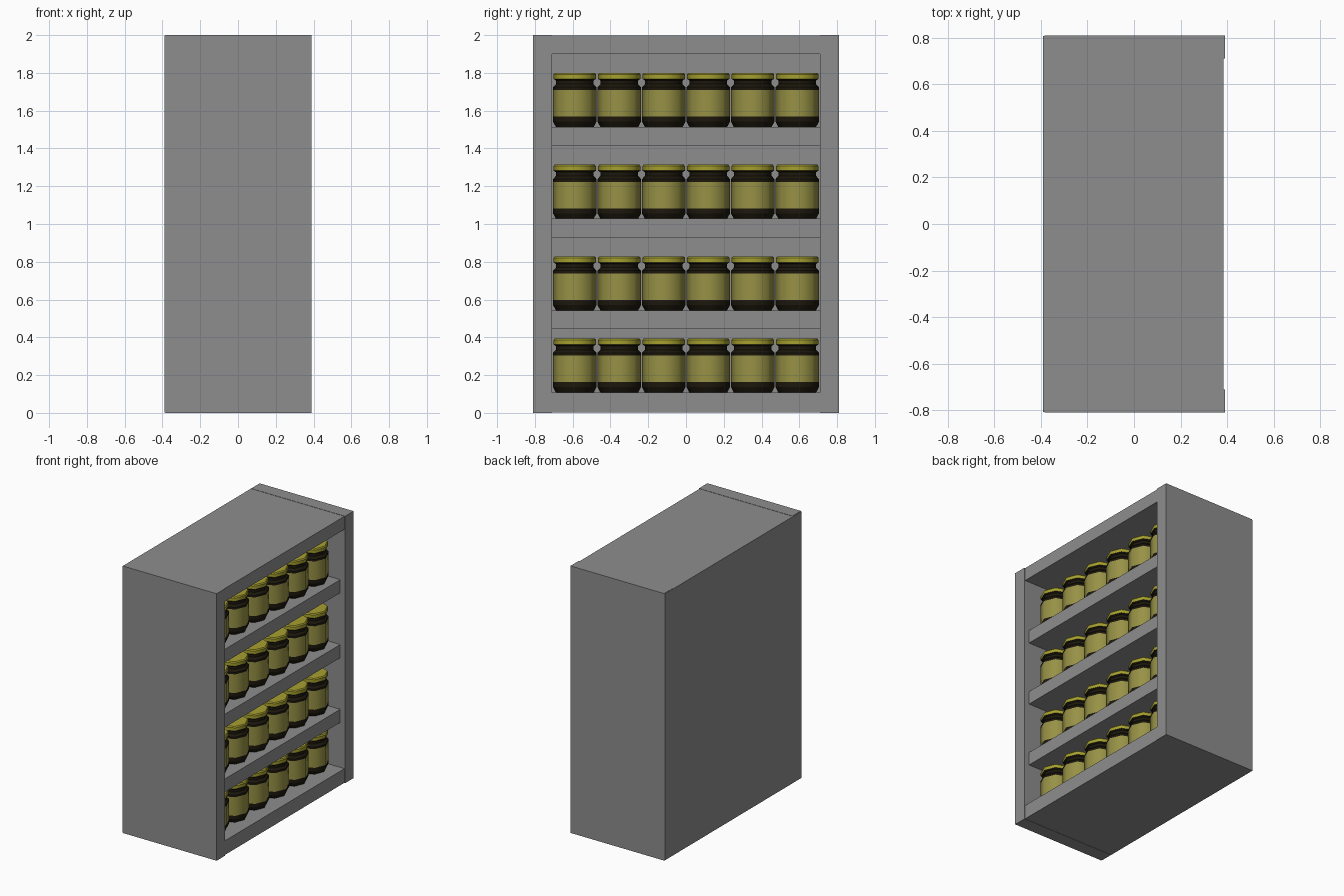
import bpy, bmesh, math

if "Cube" in bpy.data.objects:
    bpy.data.objects.remove(bpy.data.objects["Cube"])


def material(name, rgb):
    m = bpy.data.materials.new(name)
    m.diffuse_color = (*rgb, 1)
    m.use_nodes = True
    m.node_tree.nodes["Principled BSDF"].inputs["Base Color"].default_value = m.diffuse_color
    return m


cabinet_grey = material("cabinet_grey", (0.27, 0.27, 0.27))


def box(name, x, y, z):
    bm = bmesh.new()
    bmesh.ops.create_cube(bm, size=1)
    for v in bm.verts:
        v.co = [lo + (c + 0.5) * (hi - lo) for c, (lo, hi) in zip(v.co, (x, y, z))]
    me = bpy.data.meshes.new(name)
    bm.to_mesh(me)
    bm.free()
    me.materials.append(cabinet_grey)
    ob = bpy.data.objects.new(name, me)
    bpy.context.collection.objects.link(ob)
    return ob


# Cabinet carcass, open towards +x
box("side_panel_front", (-0.385, 0.39), (-0.81, -0.71), (0, 2))
box("side_panel_rear", (-0.385, 0.39), (0.71, 0.81), (0, 2))
box("top_panel", (-0.385, 0.385), (-0.71, 0.71), (1.90, 1.998))
box("bottom_panel", (-0.385, 0.385), (-0.71, 0.71), (0.002, 0.108))
box("back_panel", (-0.39, -0.375), (-0.808, 0.808), (0.002, 1.998))

# Shelves, set slightly back from the opening
shelf_tops = [0.543, 1.028, 1.514]
for i, z in enumerate(shelf_tops):
    box(f"shelf_{i + 1}", (-0.38, 0.35), (-0.71, 0.71), (z - 0.099, z))

# Jar: eight-sided lathe; each ring is (radius, height, material of band above)
GLASS, LABEL, LID = 0, 1, 2
rings = [(0.100, 0.0, GLASS), (0.115, 0.028, GLASS), (0.115, 0.055, LABEL),
         (0.115, 0.195, GLASS), (0.115, 0.210, GLASS), (0.100, 0.226, GLASS),
         (0.100, 0.246, GLASS), (0.112, 0.254, LID), (0.112, 0.278, LID),
         (0.106, 0.286, LID)]
SIDES = 8
bm = bmesh.new()
loops = [[bm.verts.new((r * math.cos(2 * math.pi * k / SIDES),
                        r * math.sin(2 * math.pi * k / SIDES), h))
          for k in range(SIDES)] for r, h, _ in rings]
for i in range(len(rings) - 1):
    for k in range(SIDES):
        n = (k + 1) % SIDES
        f = bm.faces.new((loops[i][k], loops[i][n], loops[i + 1][n], loops[i + 1][k]))
        f.material_index = rings[i][2]
        f.smooth = True
bm.faces.new(loops[0][::-1]).material_index = GLASS
bm.faces.new(loops[-1]).material_index = LID
# Keep the rings crisp, shade smoothly around the jar
for loop in loops:
    for k in range(SIDES):
        bm.edges.get((loop[k], loop[(k + 1) % SIDES])).smooth = False
jar_mesh = bpy.data.meshes.new("jar")
bm.to_mesh(jar_mesh)
bm.free()
for name, rgb in (("dark_glass", (0.012, 0.009, 0.004)),
                  ("label_yellow", (0.31, 0.285, 0.06)),
                  ("lid_yellow", (0.38, 0.35, 0.028))):
    jar_mesh.materials.append(material(name, rgb))

# A row of six jars on each level
for level, z in enumerate([0.108] + shelf_tops):
    for k in range(6):
        jar = bpy.data.objects.new(f"jar_{level + 1}_{k + 1}", jar_mesh)
        jar.location = (0.20, (k - 2.5) * 0.2355, z)
        bpy.context.collection.objects.link(jar)
